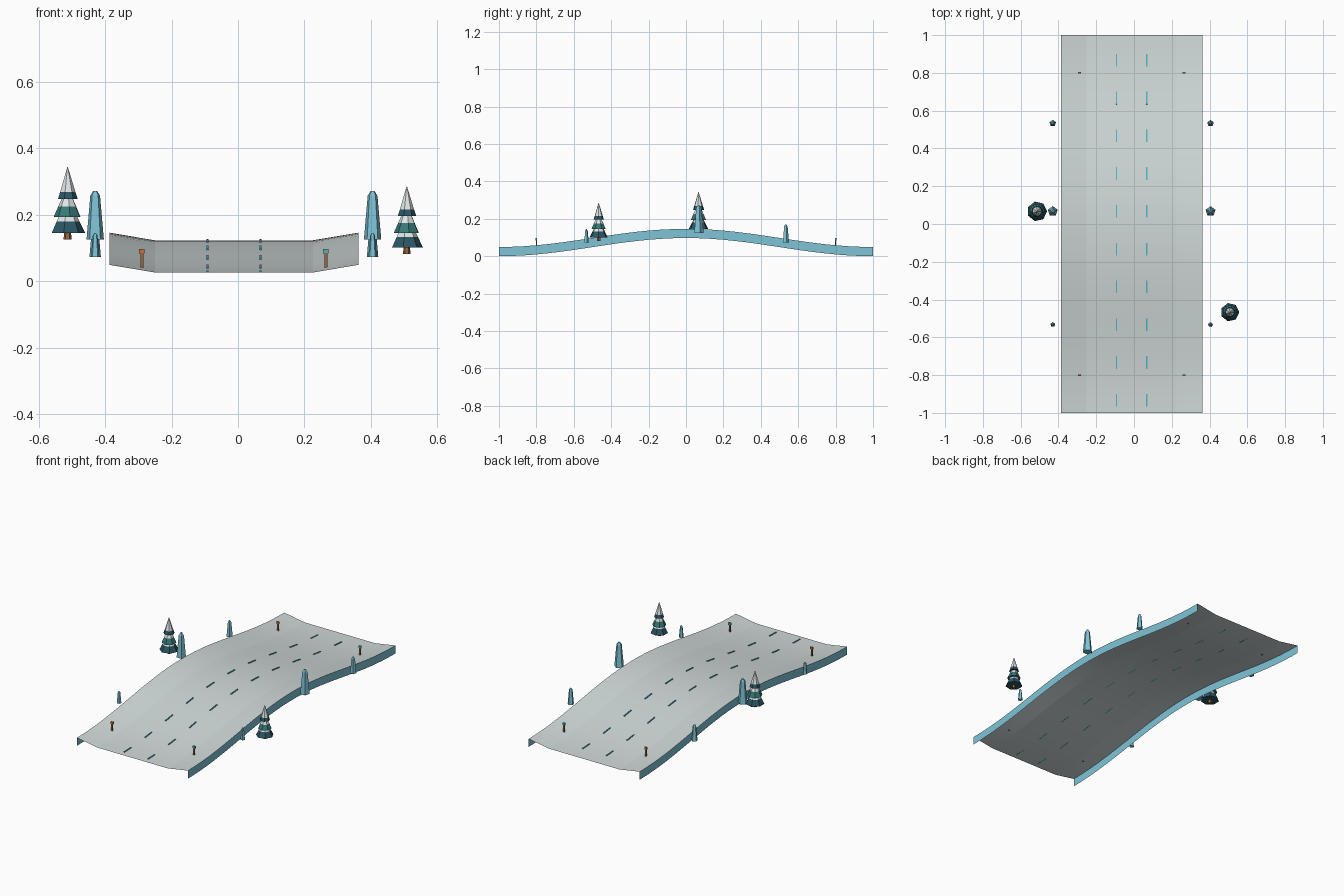
import bpy, bmesh
from math import cos, sin, pi, tau, atan, radians
from mathutils import Matrix, Vector

if "Cube" in bpy.data.objects:
    bpy.data.objects.remove(bpy.data.objects["Cube"], do_unlink=True)


def material(name, r, g, b):
    m = bpy.data.materials.new(name)
    m.use_nodes = True
    m.diffuse_color = (r, g, b, 1)
    m.node_tree.nodes["Principled BSDF"].inputs["Base Color"].default_value = (r, g, b, 1)
    return m


PACKED = material("packed_snow", 0.64, 0.70, 0.70)
ICE = material("ice_blue", 0.21, 0.55, 0.68)
DASH = material("lane_blue", 0.09, 0.48, 0.61)
DEEP = material("deep_teal", 0.025, 0.095, 0.135)
GREEN = material("pine_green", 0.036, 0.19, 0.18)
SNOW = material("white_snow", 0.75, 0.79, 0.79)
BARK = material("bark_brown", 0.32, 0.13, 0.05)
ORANGE = material("marker_orange", 0.55, 0.17, 0.05)
TEAL = material("marker_teal", 0.12, 0.40, 0.45)

MID = -0.0125          # centre line of the track
HALF, FLAT = 0.375, 0.238
RISE, SKIRT = 0.023, 0.049


def bed(y):
    """Height of the flat part of the track at y."""
    return 0.026 + 0.0485 * (1 + cos(pi * y))


def finish(name, bm, mats):
    mesh = bpy.data.meshes.new(name)
    bm.to_mesh(mesh)
    bm.free()
    for m in mats:
        mesh.materials.append(m)
    ob = bpy.data.objects.new(name, mesh)
    bpy.context.collection.objects.link(ob)
    return ob


def box(bm, centre, size, tilt=0.0, mat=0):
    mx = (Matrix.Translation(centre) @ Matrix.Rotation(tilt, 4, "X")
          @ Matrix.Diagonal((*size, 1)))
    made = bmesh.ops.create_cube(bm, size=1, matrix=mx)
    for f in {f for v in made["verts"] for f in v.link_faces}:
        f.material_index = mat


def lathe(bm, origin, rings, sides, scale, mats, turn=0.0):
    """Faceted solid from (radius, height) rings, one material index per band."""
    loops = []
    for r, z in rings:
        loops.append([bm.verts.new(Vector(origin) + scale * Vector(
            (r * cos(turn + tau * k / sides), r * sin(turn + tau * k / sides), z)))
            for k in range(sides)])
    for low, high, mat in zip(loops, loops[1:], mats):
        for k in range(sides):
            n = (k + 1) % sides
            bm.faces.new((low[k], low[n], high[n], high[k])).material_index = mat
    bm.faces.new(loops[0][::-1]).material_index = mats[0]
    bm.faces.new(loops[-1]).material_index = mats[-1]


# Track: a humped bed with raised shoulders and a hanging ice skirt on each side
bm = bmesh.new()
section = [(-HALF, RISE - SKIRT), (-HALF, RISE), (-FLAT, 0),
           (FLAT, 0), (HALF, RISE), (HALF, RISE - SKIRT)]
STEPS = 30
rows = []
for j in range(STEPS + 1):
    y = -1 + 2 * j / STEPS
    rows.append([bm.verts.new((MID + x, y, bed(y) + dz)) for x, dz in section])
for a, b in zip(rows, rows[1:]):
    for i in range(5):
        f = bm.faces.new((a[i], a[i + 1], b[i + 1], b[i]))
        f.material_index = 1 if i in (0, 4) else 0
track = finish("track_bed", bm, [PACKED, ICE])
bpy.ops.object.select_all(action="DESELECT")
track.select_set(True)
bpy.context.view_layer.objects.active = track
bpy.ops.object.shade_smooth_by_angle(angle=radians(5))

# Lane dashes, tilted to the slope
bm = bmesh.new()
for x in (-0.08, 0.08):
    for k in range(10):
        y = -0.933 + 0.2 * k
        slope = atan(-0.0485 * pi * sin(pi * y))
        box(bm, (MID + x, y, bed(y) + 0.002), (0.006, 0.067, 0.005), slope)
finish("lane_dashes", bm, [DASH])

# Marker posts near the four corners
for side, label, head in ((-1, "right", ORANGE), (1, "left", TEAL)):
    for y, end in ((-0.8, "front"), (0.8, "back")):
        bm = bmesh.new()
        x, z = MID + side * 0.277, bed(y)
        box(bm, (x, y, z + 0.028), (0.009, 0.006, 0.05))
        box(bm, (x, y, z + 0.055), (0.016, 0.008, 0.014), mat=1)
        finish(f"{end}_{label}_marker_post", bm, [BARK, head])

# Ice crystals along both edges
crystal = [(0.187, 0), (0.105, 0.9), (0.04, 1)]
for side, label in ((-1, "right"), (1, "left")):
    for y, height, place in ((-0.533, 0.072, "front"), (0.067, 0.147, "middle"),
                             (0.533, 0.097, "back")):
        bm = bmesh.new()
        base = (MID + side * 0.4175, y, bed(y) + RISE - 0.02)
        lathe(bm, base, crystal, 5, height, [0, 0], 0.3)
        finish(f"{place}_{label}_ice_crystal", bm, [ICE])

# Snowy pines: trunk plus three stacked tiers, each with a snow cap
tiers = [(0.020, 0.053, 0.055, 0.036, 0.125, 1), (0.068, 0.042, 0.100, 0.028, 0.160, 2),
         (0.122, 0.031, 0.143, 0.024, 0.218, 1)]
for label, place, size in (("right", (-0.513, 0.067, 0.125), 1.0),
                           ("left", (0.508, -0.467, 0.082), 0.93)):
    bm = bmesh.new()
    lathe(bm, place, [(0.012, 0), (0.010, 0.03)], 6, size, [0])
    for n, (z0, r0, z1, r1, top, leaf) in enumerate(tiers):
        lathe(bm, place, [(r0, z0), (r1, z1), (0.001, top)], 7, size,
              [leaf, 3], 0.4 * n)
    finish(f"{label}_pine_tree", bm, [BARK, DEEP, GREEN, SNOW])
